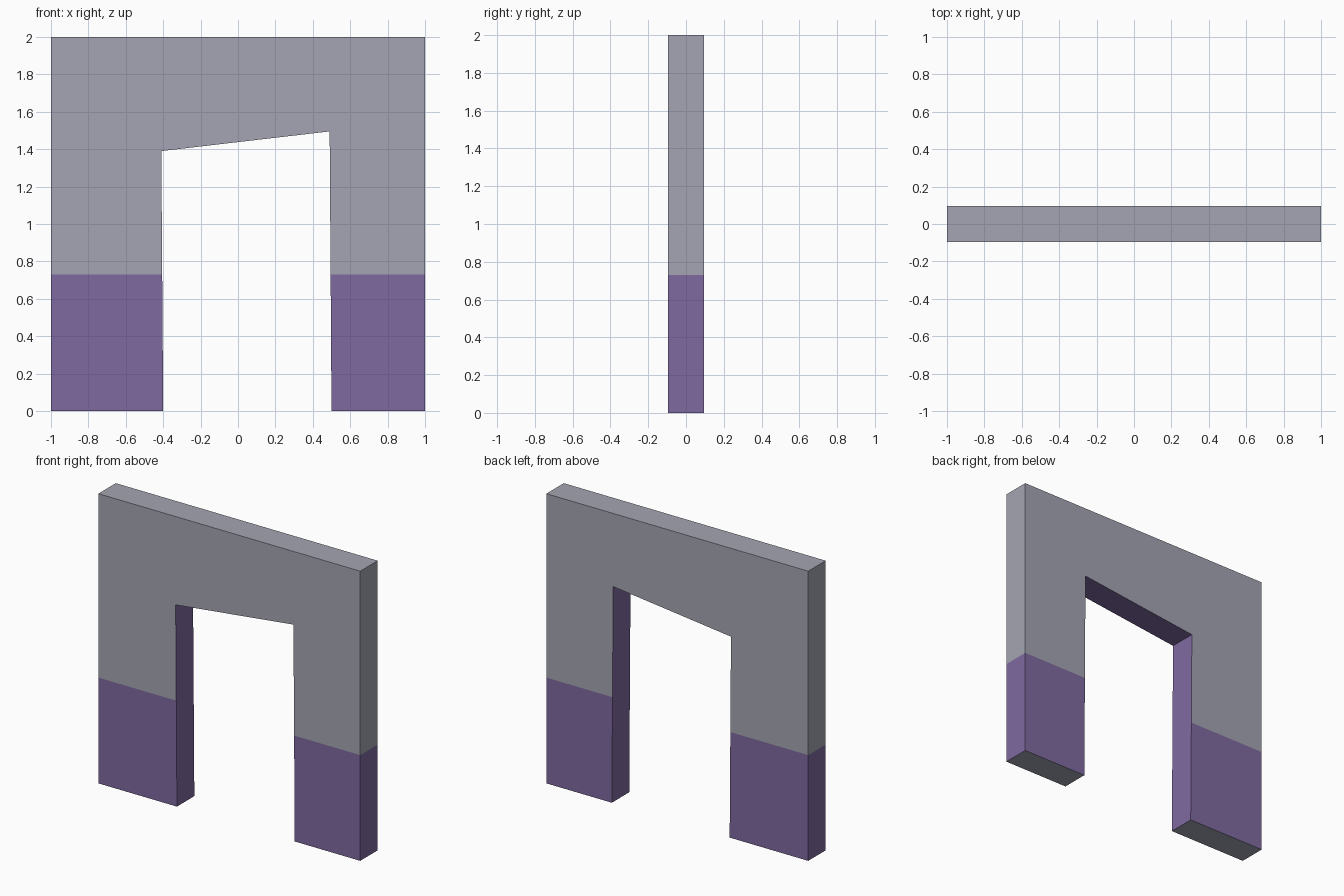
import bpy, bmesh

if "Cube" in bpy.data.objects:
    bpy.data.objects.remove(bpy.data.objects["Cube"])

HALF_DEPTH = 0.095
PAINT_HEIGHT = 0.73

def material(name, rgb):
    m = bpy.data.materials.new(name)
    m.diffuse_color = (*rgb, 1.0)
    m.use_nodes = True
    m.node_tree.nodes["Principled BSDF"].inputs["Base Color"].default_value = m.diffuse_color
    return m

grey = material("grey_plaster", (0.371, 0.376, 0.445))
purple = material("purple_paint", (0.216, 0.144, 0.352))

# Wall outline with a slightly crooked doorway
profile = [(-1, 0), (-0.40, 0), (-0.41, 1.39), (0.49, 1.495),
           (0.50, 0), (1, 0), (1, 2), (-1, 2)]

bm = bmesh.new()
outline = bm.faces.new([bm.verts.new((x, -HALF_DEPTH, z)) for x, z in profile])
extruded = bmesh.ops.extrude_face_region(bm, geom=[outline], use_keep_orig=True)
moved = [v for v in extruded["geom"] if isinstance(v, bmesh.types.BMVert)]
bmesh.ops.translate(bm, vec=(0, 2 * HALF_DEPTH, 0), verts=moved)

# Cut at the top of the painted band
bmesh.ops.bisect_plane(bm, geom=bm.verts[:] + bm.edges[:] + bm.faces[:],
                       plane_co=(0, 0, PAINT_HEIGHT), plane_no=(0, 0, 1))
bmesh.ops.recalc_face_normals(bm, faces=bm.faces[:])

# Purple lower band and doorway lining; grey underside and upper wall
for f in bm.faces:
    c = f.calc_center_median()
    lining = abs(c.y) < 0.01 and abs(c.x) < 0.6 and 0.01 < c.z < 1.6
    band = 0.01 < c.z < PAINT_HEIGHT
    f.material_index = int(lining or band)

mesh = bpy.data.meshes.new("doorway_wall")
bm.to_mesh(mesh)
bm.free()
mesh.materials.append(grey)
mesh.materials.append(purple)
bpy.context.collection.objects.link(bpy.data.objects.new("doorway_wall", mesh))
